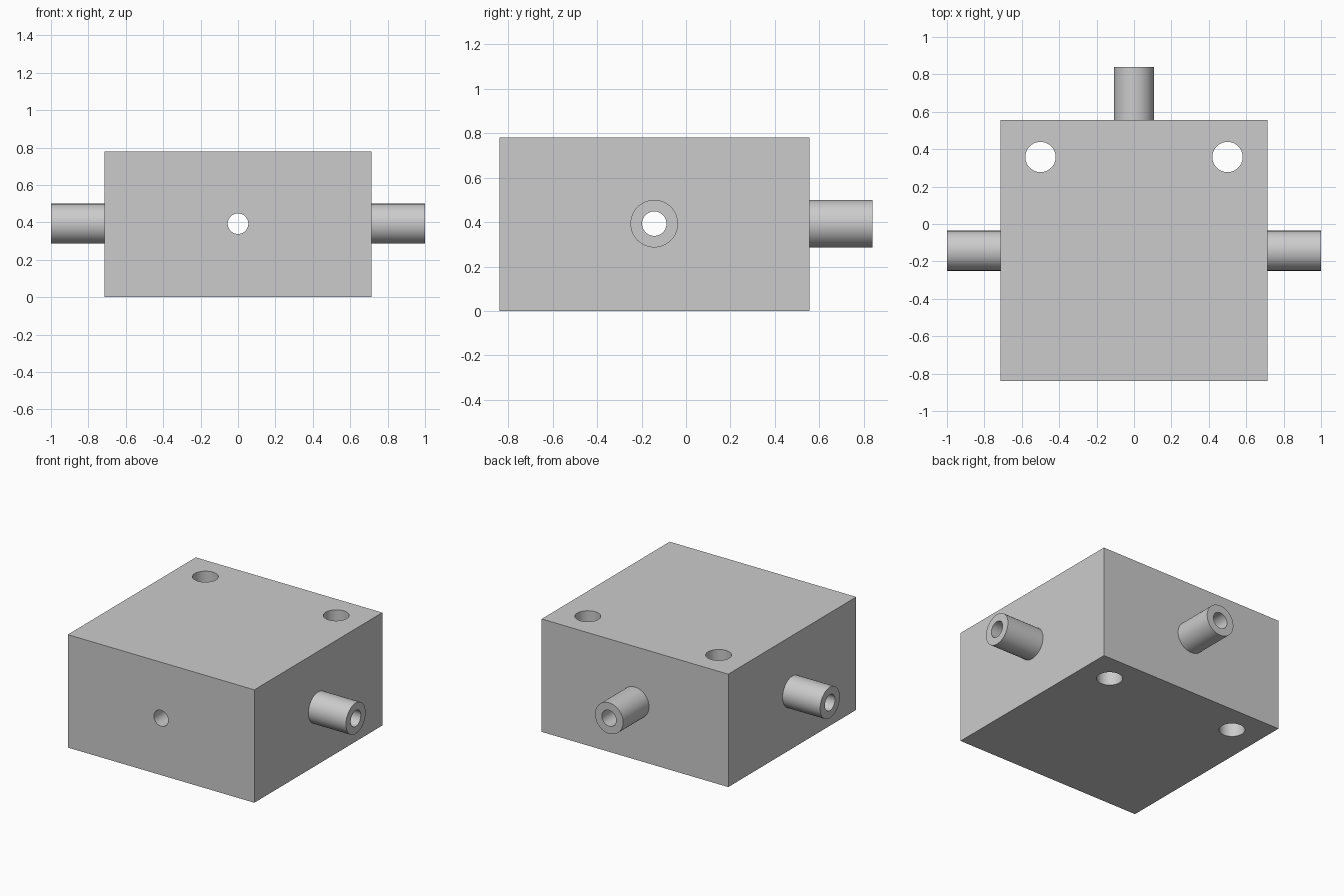
import bpy
import math
from mathutils import Vector

old = bpy.data.objects.get("Cube")
if old:
    bpy.data.objects.remove(old, do_unlink=True)

GREY = (0.6, 0.6, 0.6, 1.0)
mat = bpy.data.materials.new("plain grey")
mat.use_nodes = True
mat.diffuse_color = GREY
bsdf = next(n for n in mat.node_tree.nodes if n.type == 'BSDF_PRINCIPLED')
bsdf.inputs["Base Color"].default_value = GREY

HALF_WIDTH, FRONT, BACK, HEIGHT = 0.713, -0.84, 0.557, 0.78
PORT_Y, PORT_Z = -0.143, 0.393
PORT_RADIUS, BORE_RADIUS, BOLT_RADIUS = 0.107, 0.055, 0.081
OVERLAP = 0.01


def rod(name, start, end, radius):
    """Cylinder running between two points."""
    start, end = Vector(start), Vector(end)
    axis = end - start
    bpy.ops.mesh.primitive_cylinder_add(
        vertices=64, radius=radius, depth=axis.length, location=(start + end) / 2,
        rotation=axis.to_track_quat('Z', 'Y').to_euler())
    obj = bpy.context.object
    obj.name = name
    obj.data.materials.append(mat)
    return obj


def cut(obj, cutters):
    """Subtract each cutter and shade the round walls smooth."""
    bpy.ops.object.select_all(action='DESELECT')
    bpy.context.view_layer.objects.active = obj
    obj.select_set(True)
    for cutter in cutters:
        mod = obj.modifiers.new("cut", 'BOOLEAN')
        mod.operation = 'DIFFERENCE'
        mod.solver = 'EXACT'
        mod.object = cutter
        bpy.ops.object.modifier_apply(modifier=mod.name)
    bpy.ops.object.shade_smooth_by_angle(angle=math.radians(30))


# Solid block
bpy.ops.mesh.primitive_cube_add(size=1, location=(0, (FRONT + BACK) / 2, HEIGHT / 2))
block = bpy.context.object
block.name = "block"
block.scale = (2 * HALF_WIDTH, BACK - FRONT, HEIGHT)
bpy.ops.object.transform_apply(location=False, rotation=False, scale=True)
block.data.materials.append(mat)

# Pipe ports on both sides and the back
ports_x = [rod(name, (s * (HALF_WIDTH - OVERLAP), PORT_Y, PORT_Z),
               (s, PORT_Y, PORT_Z), PORT_RADIUS)
           for name, s in (("left_port", 1), ("right_port", -1))]
back_port = rod("back_port", (0, BACK - OVERLAP, PORT_Z), (0, -FRONT, PORT_Z), PORT_RADIUS)

# Crossing bores and vertical mounting holes
bore_x = rod("cross_bore_cutter", (-1.2, PORT_Y, PORT_Z), (1.2, PORT_Y, PORT_Z), BORE_RADIUS)
bore_y = rod("long_bore_cutter", (0, -1.2, PORT_Z), (0, 1.2, PORT_Z), BORE_RADIUS)
bolt_holes = [rod("bolt_hole_cutter", (x, 0.358, -0.2), (x, 0.358, 1), BOLT_RADIUS)
              for x in (-0.5, 0.5)]

cutters = [bore_x, bore_y] + bolt_holes
cut(block, cutters)
for port in ports_x:
    cut(port, [bore_x])
cut(back_port, [bore_y])

for cutter in cutters:
    bpy.data.objects.remove(cutter, do_unlink=True)
